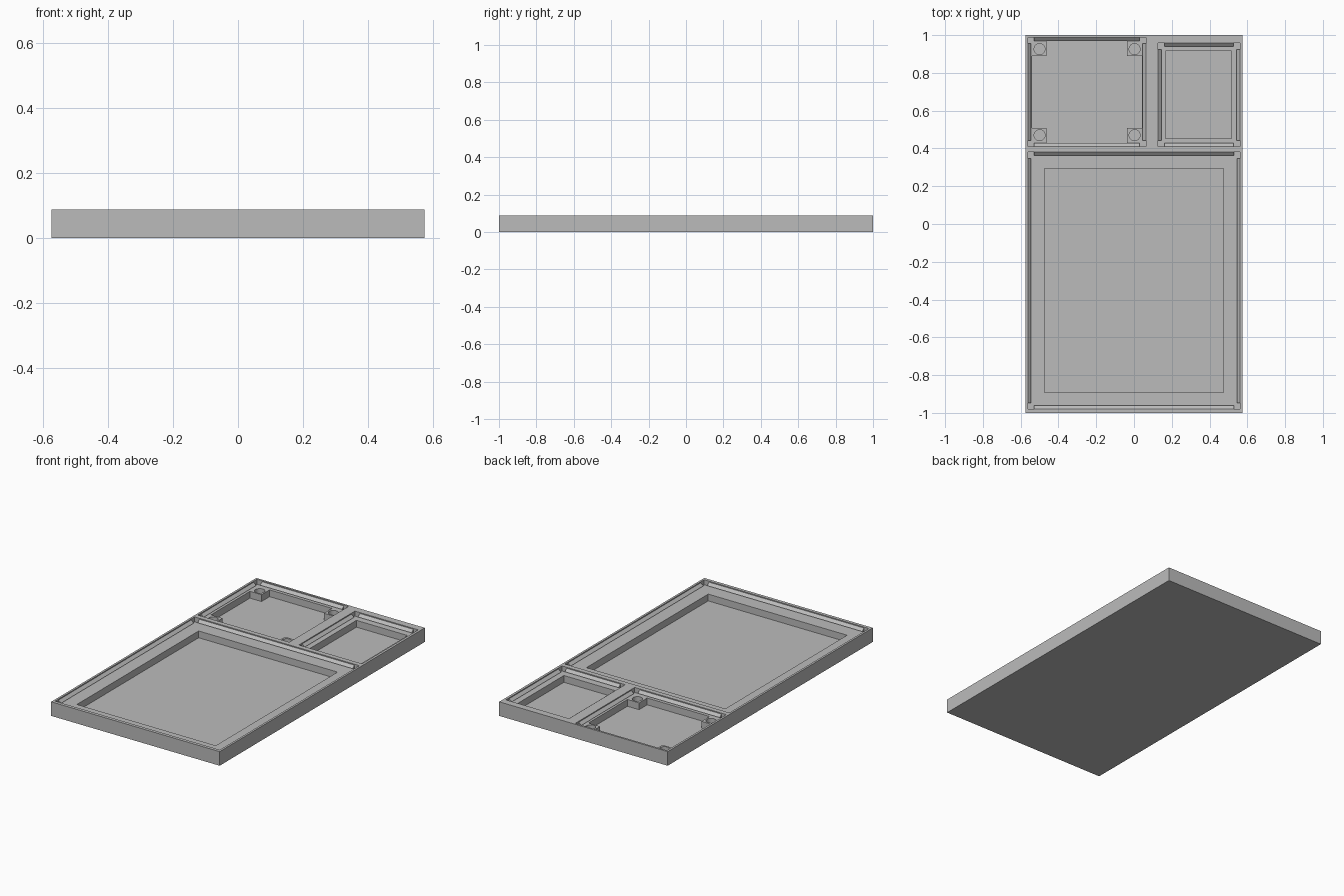
import bpy, bmesh
from math import cos, sin, tau

if "Cube" in bpy.data.objects:
    bpy.data.objects.remove(bpy.data.objects["Cube"])

HEIGHT, LEDGE, FLOOR = 0.087, 0.056, 0.014
ABOVE = HEIGHT + 0.05

grey = bpy.data.materials.new("matte_grey")
grey.use_nodes = True
grey.diffuse_color = (0.5, 0.5, 0.5, 1)
grey.node_tree.nodes["Principled BSDF"].inputs["Base Color"].default_value = (0.5, 0.5, 0.5, 1)


def extrude(name, outline, direction):
    """Closed solid made by sweeping an outline of 3D points along a direction."""
    bm = bmesh.new()
    base = bm.faces.new([bm.verts.new(p) for p in outline])
    swept = bmesh.ops.extrude_face_region(bm, geom=[base], use_keep_orig=True)
    verts = [g for g in swept["geom"] if isinstance(g, bmesh.types.BMVert)]
    bmesh.ops.translate(bm, verts=verts, vec=direction)
    bmesh.ops.recalc_face_normals(bm, faces=bm.faces)
    mesh = bpy.data.meshes.new(name)
    bm.to_mesh(mesh)
    bm.free()
    mesh.materials.append(grey)
    obj = bpy.data.objects.new(name, mesh)
    bpy.context.collection.objects.link(obj)
    return obj


def upright(name, outline, z0, z1):
    return extrude(name, [(x, y, z0) for x, y in outline], (0, 0, z1 - z0))


def rect(x0, x1, y0, y1):
    return [(x0, y0), (x1, y0), (x1, y1), (x0, y1)]


def plus_outline(x0, x1, y0, y1, c):
    """Rectangle with a square of side c left standing in each corner."""
    return [(x0 + c, y0), (x1 - c, y0), (x1 - c, y0 + c), (x1, y0 + c),
            (x1, y1 - c), (x1 - c, y1 - c), (x1 - c, y1), (x0 + c, y1),
            (x0 + c, y1 - c), (x0, y1 - c), (x0, y0 + c), (x0 + c, y0 + c)]


def circle(x, y, r, n=32):
    return [(x + r * cos(tau * i / n), y + r * sin(tau * i / n)) for i in range(n)]


def cut(body, outline, z):
    cutter = upright("cutter", outline, z, ABOVE)
    cutter.hide_render = True
    mod = body.modifiers.new("cut", "BOOLEAN")
    mod.operation, mod.solver, mod.object = "DIFFERENCE", "EXACT", cutter
    bpy.context.view_layer.objects.active = body
    bpy.ops.object.modifier_apply(modifier=mod.name)
    bpy.data.objects.remove(cutter)


def snap_beads(name, x0, x1, y0, y1, gap=0.033):
    """Triangular bead along each wall of a pocket, stopping short of the corners."""
    profile = [(-0.002, 0.081), (0, 0.081), (0.018, 0.066), (0, 0.058), (-0.002, 0.058)]
    for side, wall, s in (("right", x0, 1), ("left", x1, -1)):
        extrude(f"{name}_bead_{side}", [(wall + s * d, y0 + gap, z) for d, z in profile],
                (0, y1 - y0 - 2 * gap, 0))
    for side, wall, s in (("front", y0, 1), ("back", y1, -1)):
        extrude(f"{name}_bead_{side}", [(x0 + gap, wall + s * d, z) for d, z in profile],
                (x1 - x0 - 2 * gap, 0, 0))


# Tray block
tray = upright("tray_body", rect(-0.575, 0.575, -1, 1), 0, HEIGHT)

# Lid recesses: name, walls
recesses = {
    "large_pocket": (-0.562, 0.562, -0.98, 0.38),
    "square_pocket": (-0.562, 0.063, 0.41, 0.988),
    "small_pocket": (0.128, 0.56, 0.41, 0.957),
}
for name, walls in recesses.items():
    cut(tray, rect(*walls), LEDGE)

# Deep cavities; the square one keeps a post in every corner
cut(tray, rect(-0.475, 0.473, -0.892, 0.295), FLOOR)
cut(tray, rect(0.167, 0.516, 0.453, 0.916), FLOOR)
cut(tray, plus_outline(-0.541, 0.043, 0.43, 0.968, 0.079), FLOOR)

# Round sockets in the corner posts
for x in (-0.5, 0.003):
    for y in (0.47, 0.926):
        cut(tray, circle(x, y, 0.029), FLOOR)

# Snap beads
for name, walls in recesses.items():
    snap_beads(name, *walls)

bpy.ops.object.select_all(action="DESELECT")
tray.select_set(True)
bpy.context.view_layer.objects.active = tray
bpy.ops.object.shade_smooth_by_angle()
